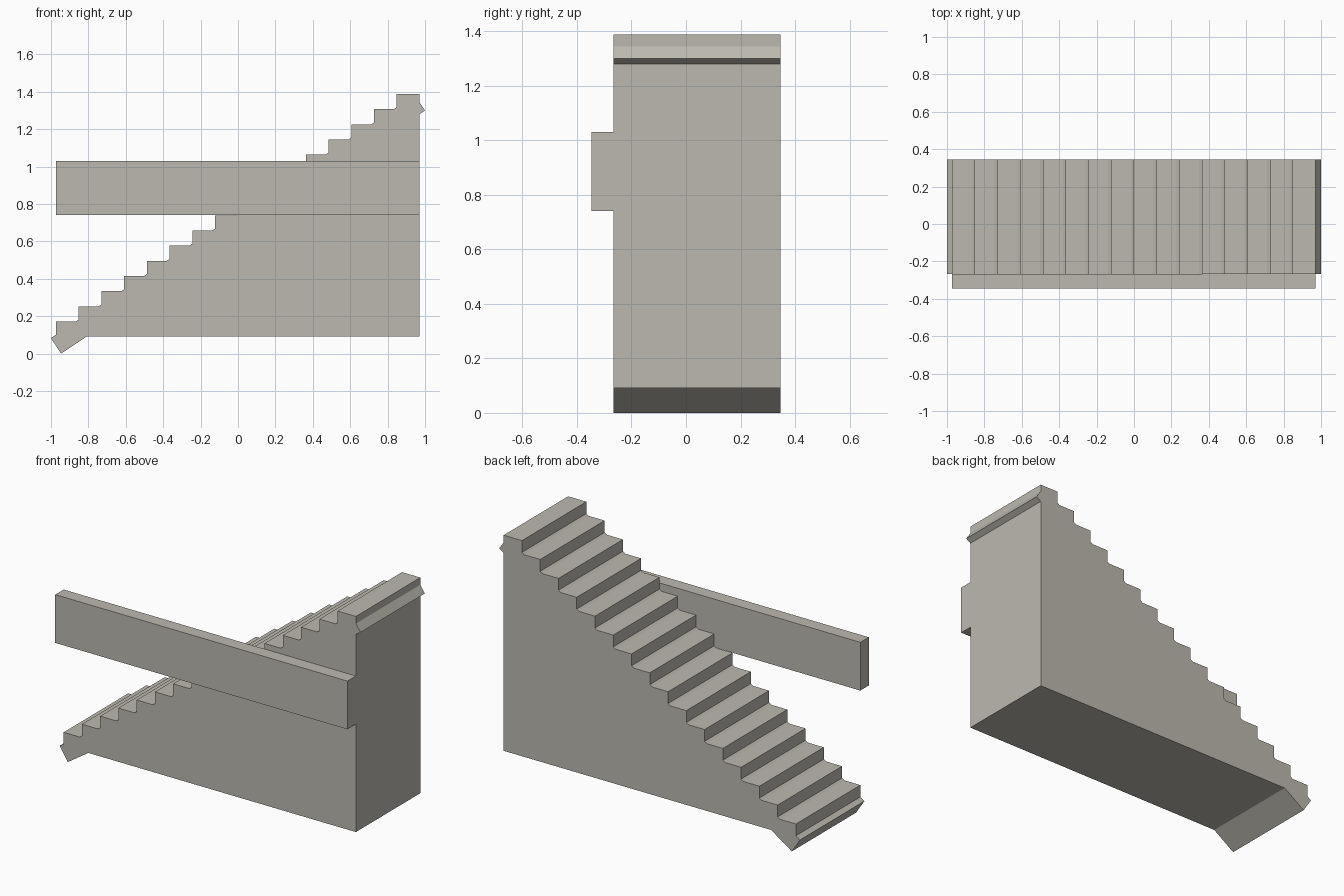
import bpy
import bmesh

cube = bpy.data.objects.get("Cube")
if cube:
    bpy.data.objects.remove(cube, do_unlink=True)

# Warm grey concrete for every part
concrete = bpy.data.materials.new("warm_grey_concrete")
concrete.use_nodes = True
COLOUR = (0.50, 0.485, 0.43, 1.0)
concrete.diffuse_color = COLOUR
concrete.node_tree.nodes["Principled BSDF"].inputs["Base Color"].default_value = COLOUR


def extrude_profile(name, profile, y_front, y_back):
    """Solid made by extruding an (x, z) outline from y_front to y_back."""
    bm = bmesh.new()
    face = bm.faces.new([bm.verts.new((x, y_front, z)) for x, z in profile])
    result = bmesh.ops.extrude_face_region(bm, geom=[face])
    moved = [v for v in result["geom"] if isinstance(v, bmesh.types.BMVert)]
    bmesh.ops.translate(bm, verts=moved, vec=(0, y_back - y_front, 0))
    bmesh.ops.recalc_face_normals(bm, faces=bm.faces)
    mesh = bpy.data.meshes.new(name)
    bm.to_mesh(mesh)
    bm.free()
    mesh.materials.append(concrete)
    obj = bpy.data.objects.new(name, mesh)
    bpy.context.collection.objects.link(obj)
    return obj


STEPS = 16
START_X, END_X = -0.973, 0.97
RUN = (END_X - START_X) / STEPS
FIRST_Z, TOP_Z = 0.172, 1.388
RISE = (TOP_Z - FIRST_Z) / (STEPS - 1)
SLOPE = RISE / RUN
BASE_Z = 0.092
FRONT, BACK = -0.266, 0.346

# Corners of the sloping slab that runs through the flight
slab_left, slab_foot, slab_tip = (-1.0, 0.083), (-0.946, 0.0), (1.0, 1.300)


def slab_top(x):
    return slab_left[1] + (x - slab_left[0]) * SLOPE


# Stair flight: slab toe, steps with slab showing in the corners, slab tip, solid base
outline = [slab_foot, slab_left]
for i in range(STEPS):
    x = START_X + i * RUN
    z = FIRST_Z + i * RISE
    outline += [(x, slab_top(x)), (x, z)]
    if i < STEPS - 1:
        outline.append((slab_left[0] + (z - slab_left[1]) / SLOPE, z))
outline += [
    (END_X, TOP_Z),
    (END_X, slab_tip[1] + (slab_tip[0] - END_X) / SLOPE),
    slab_tip,
    (END_X, slab_tip[1] - (slab_tip[0] - END_X) * SLOPE),
    (END_X, BASE_Z),
    (slab_foot[0] + BASE_Z / SLOPE, BASE_Z),
]
extrude_profile("stair_flight", outline, FRONT, BACK)

# Long level beam along the front side
beam = [(START_X, 0.74), (END_X, 0.74), (END_X, 1.03), (START_X, 1.03)]
extrude_profile("front_beam", beam, -0.346, FRONT)
